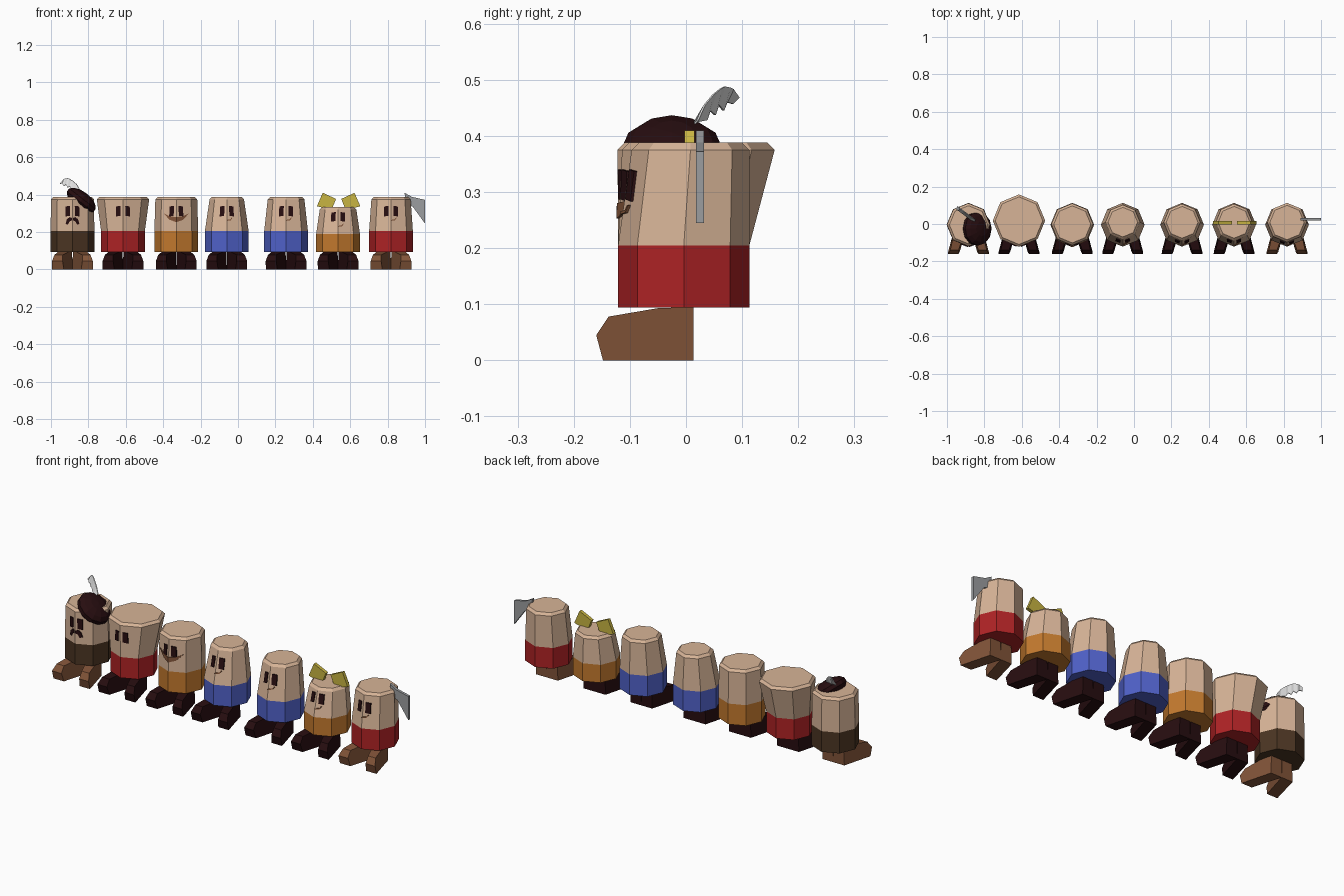
import bpy, bmesh, math
from mathutils import Matrix, Vector

if "Cube" in bpy.data.objects:
    bpy.data.objects.remove(bpy.data.objects["Cube"])


def mat(name, r, g, b):
    m = bpy.data.materials.new(name)
    m.diffuse_color = (r, g, b, 1)
    m.use_nodes = True
    m.node_tree.nodes["Principled BSDF"].inputs["Base Color"].default_value = m.diffuse_color
    return m


SKIN = mat("skin tan", 0.68, 0.455, 0.31)
RED = mat("red", 0.42, 0.016, 0.018)
ORANGE = mat("orange", 0.54, 0.19, 0.027)
BLUE = mat("blue", 0.08, 0.12, 0.58)
DARK = mat("dark brown", 0.07, 0.035, 0.016)
BLACK = mat("near black", 0.02, 0.004, 0.005)
BROWN = mat("boot brown", 0.22, 0.088, 0.04)
YELLOW = mat("yellow", 0.58, 0.46, 0.055)
WHITE = mat("feather white", 0.75, 0.75, 0.75)
GREY = mat("steel grey", 0.33, 0.34, 0.35)


def finish(bm, name, material):
    bmesh.ops.recalc_face_normals(bm, faces=bm.faces)
    me = bpy.data.meshes.new(name)
    bm.to_mesh(me)
    bm.free()
    me.materials.append(material)
    ob = bpy.data.objects.new(name, me)
    bpy.context.collection.objects.link(ob)
    return ob


def loft(bm, loops):
    """Skin matching point loops and cap both ends."""
    rings = [[bm.verts.new(p) for p in loop] for loop in loops]
    n = len(rings[0])
    for a, b in zip(rings, rings[1:]):
        for i in range(n):
            j = (i + 1) % n
            bm.faces.new((a[i], a[j], b[j], b[i]))
    bm.faces.new(rings[0])
    bm.faces.new(rings[-1])


def prism(name, material, x, sections):
    """Eight-sided stack; sections are (z, radius, y centre)."""
    bm = bmesh.new()
    loft(bm, [[(x + r * math.cos(k * math.pi / 4), cy + r * math.sin(k * math.pi / 4), z)
               for k in range(8)] for z, r, cy in sections])
    return finish(bm, name, material)


def plate(name, material, pts, y, thick):
    """Flat x-z outline with thickness along y."""
    bm = bmesh.new()
    loft(bm, [[(px, y + s * thick / 2, pz) for px, pz in pts] for s in (-1, 1)])
    return finish(bm, name, material)


# boot profile: (y, z, half width)
BOOT = [(0.013, 0, 0.033), (0.013, 0.095, 0.03), (-0.05, 0.093, 0.028),
        (-0.138, 0.078, 0.022), (-0.16, 0.045, 0.028), (-0.148, 0, 0.031)]


def boots(x, material):
    for side, label in ((-1, "left"), (1, "right")):
        bm = bmesh.new()
        loft(bm, [[(x + side * (0.036 - 0.28 * y + e * w), y, z) for y, z, w in BOOT]
                  for e in (-1, 1)])
        finish(bm, label + "_boot", material)


R0, CY0, FLARE = 0.117, -0.004, math.tan(math.pi / 8)


class Figure:
    def __init__(self, x, skirt, boot, rt, cyt, zs=0.205, zt=0.388):
        self.x, self.rt, self.cyt, self.zs, self.zt = x, rt, cyt, zs, zt
        prism("skirt", skirt, x, [(0.094, R0, CY0), (zs, R0, CY0)])
        prism("head", SKIN, x, [(zs, R0, CY0), (zt - 0.013, rt, cyt), (zt, rt - 0.013, cyt)])
        boots(x, boot)

    def surface(self, dx, z):
        t = (z - self.zs) / (self.zt - 0.013 - self.zs)
        r, cy = R0 + t * (self.rt - R0), CY0 + t * (self.cyt - CY0)
        return cy - r + abs(dx) * FLARE

    def decal(self, name, material, pts, sides=(-1, 1)):
        """Thin plate lying on the front facets, mirrored left and right."""
        for s in sides:
            bm = bmesh.new()
            loft(bm, [[(self.x + s * dx, self.surface(dx, z) + off, z) for dx, z in pts]
                      for off in (-0.005, 0.002)])
            finish(bm, name, material)

    def eyes(self, z0=0.283, z1=0.34):
        self.decal("eye", BLACK, [(0.014, z0 + 0.004), (0.038, z0), (0.036, z1 - 0.003), (0.012, z1)])

    def smirk(self, z):
        self.decal("mouth", BROWN, [(0.0, z), (0.022, z + 0.003), (0.03, z + 0.016),
                                    (0.026, z + 0.017), (0.019, z + 0.008), (0.0, z + 0.005)], (1,))


# the row of figures, left to right
beret_man = Figure(-0.885, DARK, BROWN, 0.115, -0.004)
wide_head = Figure(-0.615, RED, BLACK, 0.14, 0.018)
smiler = Figure(-0.33, ORANGE, BLACK, 0.112, -0.002)
narrow_one = Figure(-0.06, BLUE, BLACK, 0.092, 0.01)
narrow_two = Figure(0.257, BLUE, BLACK, 0.098, 0.009)
bow_girl = Figure(0.535, ORANGE, BLACK, 0.098, 0.009, 0.19, 0.334)
axe_man = Figure(0.818, RED, BROWN, 0.105, 0.008)

# faces
for f in (beret_man, wide_head, smiler, narrow_one, narrow_two, axe_man):
    f.eyes()
bow_girl.eyes(0.255, 0.307)
for f, z in ((narrow_one, 0.26), (narrow_two, 0.26), (axe_man, 0.26), (bow_girl, 0.228)):
    f.smirk(z)
beret_man.decal("moustache", BLACK, [(0.003, 0.275), (0.015, 0.28), (0.03, 0.268),
                                     (0.037, 0.243), (0.024, 0.24), (0.016, 0.257), (0.003, 0.262)])
smiler.decal("wide_smile", BROWN, [(0, 0.253), (0.035, 0.265), (0.07, 0.302),
                                   (0.035, 0.284), (0, 0.28)])

# tilted beret
bm = bmesh.new()
bmesh.ops.create_uvsphere(bm, u_segments=12, v_segments=7, radius=1,
                          matrix=Matrix.Translation((-0.838, -0.025, 0.37))
                          @ Matrix.Rotation(math.radians(38), 4, 'Y')
                          @ Matrix.Diagonal((0.092, 0.092, 0.046, 1)))
finish(bm, "beret", BLACK)

# curved feather: (distance along, upper z, lower z), trailing edge notched
FEATHER = [(0.0, 0.428, 0.415), (0.02, 0.455, 0.425), (0.045, 0.473, 0.428), (0.055, 0.478, 0.445),
           (0.07, 0.485, 0.437), (0.08, 0.488, 0.455), (0.095, 0.486, 0.445),
           (0.105, 0.483, 0.46), (0.122, 0.468, 0.457)]
start, along, across = Vector((-0.85, 0.016, 0)), Vector((-0.8, 0.6, 0)), Vector((0.6, 0.8, 0))
bm = bmesh.new()
loops = []
for d, hi, lo in FEATHER:
    p = start + along * d
    loops.append([p + across * (0.006 + t) + Vector((0, 0, hi)) for t in (-0.002, 0.002)]
                 + [p + across * (t - 0.008) + Vector((0, 0, lo)) for t in (0.002, -0.002)])
loft(bm, loops)
finish(bm, "feather", WHITE)

# hair bow halves
for s in (-1, 1):
    plate("bow_half", YELLOW, [(0.538 + s * dx, z) for dx, z in
          ((0.085, 0.41), (0.014, 0.377), (0.038, 0.318), (0.116, 0.338))], 0.006, 0.018)

# axe blade behind the last figure
plate("axe_blade", GREY, [(0.89, 0.41), (0.93, 0.388), (1.0, 0.372), (1.0, 0.245),
                          (0.935, 0.335), (0.9, 0.35)], 0.025, 0.014)
